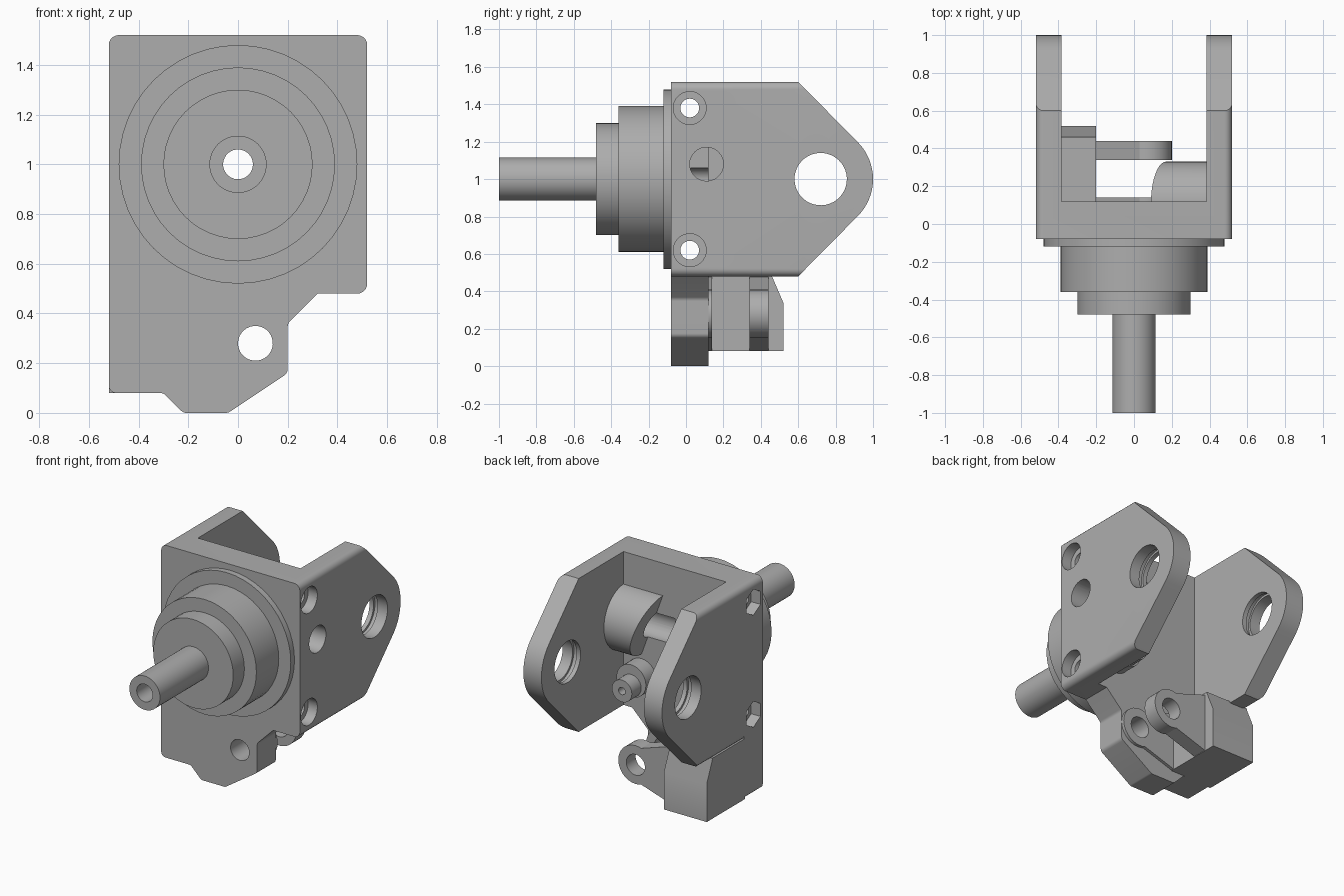
import bpy, bmesh
from math import cos, sin, pi, tan, acos
from mathutils import Vector

if "Cube" in bpy.data.objects:
    bpy.data.objects.remove(bpy.data.objects["Cube"], do_unlink=True)

steel = bpy.data.materials.new("steel_grey")
steel.use_nodes = True
GREY = (0.42, 0.42, 0.42, 1)
steel.diffuse_color = GREY
steel.node_tree.nodes["Principled BSDF"].inputs["Base Color"].default_value = GREY


def circle(u, v, r, n=40, a0=0.0, a1=2 * pi):
    """Points of a circle, or of an arc with both ends."""
    m = n if a1 - a0 > 6.2 else n - 1
    return [(u + r * cos(a0 + (a1 - a0) * i / m), v + r * sin(a0 + (a1 - a0) * i / m)) for i in range(n)]


def rounded(pts, r, n=6):
    """Fillet each corner of a polygon with radius r."""
    out = []
    for i, p in enumerate(pts):
        p = Vector(p)
        a = (Vector(pts[i - 1]) - p).normalized()
        b = (Vector(pts[(i + 1) % len(pts)]) - p).normalized()
        half = acos(max(-1, min(1, a.dot(b)))) / 2
        d = r / tan(half)
        p0, p1 = p + a * d, p + b * d
        for k in range(n):
            t = k / (n - 1)
            c = p + (a + b).normalized() * (r / sin(half))
            q = (p0 - c).lerp(p1 - c, t).normalized() * r
            out.append(tuple(c + q))
    return out


def prism(name, pts, axis, lo, hi):
    """Extrude a profile along x (profile in y, z) or along y (profile in x, z)."""
    bm = bmesh.new()
    place = (lambda u, v: (lo, u, v)) if axis == 'x' else (lambda u, v: (u, lo, v))
    face = bm.faces.new([bm.verts.new(place(u, v)) for u, v in pts])
    new = bmesh.ops.extrude_face_region(bm, geom=[face])["geom"]
    step = (hi - lo, 0, 0) if axis == 'x' else (0, hi - lo, 0)
    bmesh.ops.translate(bm, vec=step, verts=[g for g in new if isinstance(g, bmesh.types.BMVert)])
    bmesh.ops.recalc_face_normals(bm, faces=bm.faces)
    mesh = bpy.data.meshes.new(name)
    bm.to_mesh(mesh)
    bm.free()
    mesh.materials.append(steel)
    ob = bpy.data.objects.new(name, mesh)
    bpy.context.collection.objects.link(ob)
    return ob


def activate(ob):
    bpy.ops.object.select_all(action='DESELECT')
    ob.select_set(True)
    bpy.context.view_layer.objects.active = ob


def boolean(ob, tool, op='DIFFERENCE'):
    """Apply a boolean and delete the tool."""
    mod = ob.modifiers.new("cut", 'BOOLEAN')
    mod.operation, mod.object, mod.solver = op, tool, 'EXACT'
    activate(ob)
    bpy.ops.object.modifier_apply(modifier=mod.name)
    bpy.data.objects.remove(tool, do_unlink=True)


def bore(ob, axis, u, v, r, lo, hi, n=32):
    boolean(ob, prism("bore_cutter", circle(u, v, r, n, pi / 6, pi / 6 + 2 * pi), axis, lo, hi))


def rect(u0, v0, u1, v1):
    return [(u0, v0), (u1, v0), (u1, v1), (u0, v1)]


FRONT, BACK = -0.08, 0.12      # faces of the front wall
SHAFT_Z = 1.0

# Yoke: front wall and two side cheeks
yoke = prism("yoke", rounded(rect(-0.52, 0.48, 0.52, 1.52), 0.04), 'y', FRONT, 1.1)
cheek = [(-0.2, 0.4), (0.52, 0.4), (0.6, 0.48)]
cheek += circle(0.72, SHAFT_Z, 0.28, 17, -pi / 4, pi / 4)
cheek += [(0.6, 1.52), (0.52, 1.6), (-0.2, 1.6)]
boolean(yoke, prism("cheek_outline", cheek, 'x', -0.7, 0.7), 'INTERSECT')
boolean(yoke, prism("slot_cutter", rect(-0.385, 0.3, 0.385, 1.7), 'y', BACK, 1.3))

# Pivot holes with an inner groove in each cheek
bore(yoke, 'x', 0.72, SHAFT_Z, 0.14, -0.7, 0.7, 40)
for side in (-1, 1):
    lo, hi = sorted((side * 0.415, side * 0.445))
    bore(yoke, 'x', 0.72, SHAFT_Z, 0.155, lo, hi, 40)

# Cross bolts: through hole, round counterbore and hexagon pocket
for z in (0.62, 1.38):
    bore(yoke, 'x', 0.02, z, 0.05, -0.7, 0.7)
    bore(yoke, 'x', 0.02, z, 0.088, 0.45, 0.7)
    bore(yoke, 'x', 0.02, z, 0.088, -0.7, -0.45, 6)

# Side port and shaft bore in the yoke
bore(yoke, 'x', 0.11, 1.08, 0.09, 0.0, 0.7)
bore(yoke, 'y', 0, SHAFT_Z, 0.06, -0.3, 0.3)

# Inner boss round the side port, with a slanted end
boss = prism("port_boss", circle(0.11, 1.08, 0.22), 'x', 0.0, 0.39)
slant = [(-0.3, 0.7), (0.308, 0.7), (0.017, 1.5), (-0.3, 1.5)]
boolean(boss, prism("slant_cutter", slant, 'y', -0.4, 0.6))
boolean(boss, prism("front_trim", rect(-0.3, 0.7, 0.7, 1.5), 'y', -0.4, BACK - 0.02))
bore(boss, 'x', 0.11, 1.08, 0.09, -0.1, 0.7)

# Stepped post behind the front wall
post = prism("post_base", circle(0.25, 0.72, 0.11), 'y', BACK - 0.02, 0.23)
post_tip = prism("post_tip", circle(0.25, 0.69, 0.075, 24), 'y', BACK - 0.02, 0.33)
bore(post_tip, 'y', 0.25, 0.69, 0.025, 0.25, 0.4, 16)

# Stepped flange and hollow shaft
rings = []
for name, r, y0, y1 in (("flange_wide", 0.48, -0.12, FRONT), ("flange_middle", 0.39, -0.36, -0.12),
                        ("flange_narrow", 0.30, -0.48, -0.36), ("shaft", 0.115, -1.0, -0.48)):
    ring = prism(name, circle(0, SHAFT_Z, r, 48), 'y', y0, y1)
    bore(ring, 'y', 0, SHAFT_Z, 0.06, -1.2, 0.3)
    rings.append(ring)

# Lower plate hanging from the front wall
outline = [(-0.52, 0.08), (-0.3, 0.08), (-0.22, 0), (-0.04, 0), (0.2, 0.16), (0.2, 0.36), (0.32, 0.48)]
lower_plate = prism("lower_plate", [(-0.52, 0.53)] + rounded([(-0.52, 0.53)] + outline, 0.03)[6:-6]
                    + [(0.32, 0.48), (0.32, 0.53)], 'y', FRONT, BACK)

# Clevis block with a sloped back corner
block_side = [(BACK - 0.01, 0.08), (0.52, 0.08), (0.52, 0.34), (0.46, 0.48), (0.46, 0.49), (BACK - 0.01, 0.49)]
block = prism("clevis_block", block_side, 'x', -0.52, -0.2)

# Clevis lug and facing pad, tapering to a round eye
EYE = (0.07, 0.28)
eye = [(-0.21, 0.48), (-0.21, 0.08)] + circle(*EYE, 0.13, 21, -1.9, 1.9)
lug = prism("clevis_lug", eye, 'y', 0.34, 0.44)
pad = prism("clevis_pad", eye, 'y', BACK - 0.01, 0.14)
for part in (lower_plate, lug, pad):
    bore(part, 'y', *EYE, 0.07, -0.3, 0.7)

# Shading
for ob in [yoke, boss, post, post_tip, lower_plate, block, lug, pad] + rings:
    activate(ob)
    bpy.ops.object.shade_smooth_by_angle(angle=pi / 6)
